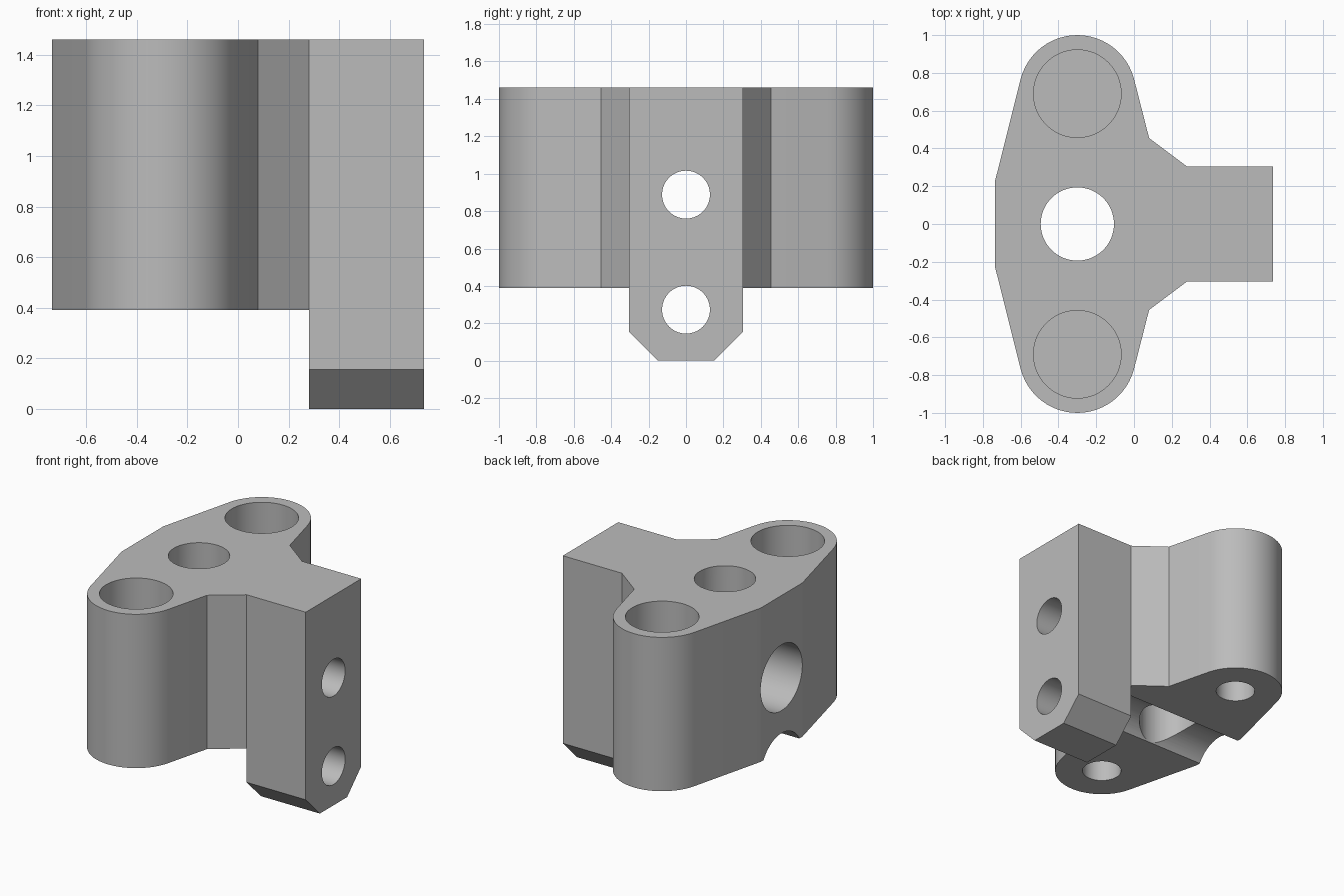
import bpy, bmesh
from math import radians, cos, sin, pi
from mathutils import Matrix, Vector

if "Cube" in bpy.data.objects:
    bpy.data.objects.remove(bpy.data.objects["Cube"], do_unlink=True)

TOP, BODY_Z = 1.46, 0.39          # top face, underside of the main body
CX, EAR_Y = -0.3, 0.69            # centre line of the upright bores
BLOCK_X, FRONT_X, BLOCK_Y = 0.28, 0.735, 0.305
BIG, SMALL, MIDDLE = 0.232, 0.128, 0.194

grey = bpy.data.materials.new("plain grey")
grey.use_nodes = True
colour = (0.5, 0.5, 0.5, 1)
grey.diffuse_color = colour
grey.node_tree.nodes["Principled BSDF"].inputs["Base Color"].default_value = colour


def make_object(name, bm):
    bmesh.ops.recalc_face_normals(bm, faces=bm.faces)
    mesh = bpy.data.meshes.new(name)
    bm.to_mesh(mesh)
    bm.free()
    mesh.materials.append(grey)
    obj = bpy.data.objects.new(name, mesh)
    bpy.context.collection.objects.link(obj)
    return obj


def prism(name, points, direction):
    """Extrude a closed outline of 3D points along a direction."""
    bm = bmesh.new()
    face = bm.faces.new([bm.verts.new(p) for p in points])
    moved = bmesh.ops.extrude_face_region(bm, geom=[face], use_keep_orig=True)["geom"]
    verts = [v for v in moved if isinstance(v, bmesh.types.BMVert)]
    bmesh.ops.translate(bm, verts=verts, vec=Vector(direction))
    return make_object(name, bm)


def cylinder(name, start, end, radius):
    bm = bmesh.new()
    a, b = Vector(start), Vector(end)
    turn = (b - a).to_track_quat('Z', 'Y').to_matrix().to_4x4()
    bmesh.ops.create_cone(bm, cap_ends=True, segments=64, radius1=radius, radius2=radius,
                          depth=(b - a).length, matrix=Matrix.Translation((a + b) / 2) @ turn)
    return make_object(name, bm)


# Footprint: one half, then mirrored across y
half = [(-0.735, -0.23)]
for i in range(25):
    a = radians(194.5 + 151 * i / 24)
    half.append((CX + 0.31 * cos(a), -EAR_Y + 0.31 * sin(a)))
half += [(0.08, -0.455), (BLOCK_X, -BLOCK_Y), (FRONT_X, -BLOCK_Y)]
outline = half + [(x, -y) for x, y in reversed(half)]
bracket = prism("bracket_body", [(x, y, 0) for x, y in outline], (0, 0, TOP))

# Space below the main body, behind the mounting block
cutters = [prism("underside_cutter",
                 [(-1, -1.2, -1), (BLOCK_X, -1.2, -1), (BLOCK_X, -1.2, BODY_Z), (-1, -1.2, BODY_Z)],
                 (0, 2.4, 0))]

for s, side in ((-1, "right"), (1, "left")):
    # Bevelled lower corners of the block
    cutters.append(prism(side + "_bevel_cutter",
                         [(0, s * 0.05, -0.1), (0, s * 0.405, 0.255), (0, s * 0.405, -0.1)],
                         (1, 0, 0)))
    # Deep bore from above and bolt hole from below, with a thin web between
    cutters.append(cylinder(side + "_bore_cutter", (CX, s * EAR_Y, 0.85), (CX, s * EAR_Y, 2), BIG))
    cutters.append(cylinder(side + "_bolt_cutter", (CX, s * EAR_Y, 0), (CX, s * EAR_Y, 0.83), SMALL))

# Central upright hole
cutters.append(cylinder("centre_cutter", (CX, 0, 0), (CX, 0, 2), MIDDLE))

# Level bolt holes with wide counterbores from the back
for z, level in ((0.888, "upper"), (0.273, "lower")):
    cutters.append(cylinder(level + "_hole_cutter", (0, 0, z), (1, 0, z), SMALL))
    cutters.append(cylinder(level + "_counterbore_cutter", (-1, 0, z), (BLOCK_X, 0, z), BIG - 0.003))

for cutter in cutters:
    mod = bracket.modifiers.new(cutter.name, 'BOOLEAN')
    mod.operation = 'DIFFERENCE'
    mod.solver = 'EXACT'
    mod.object = cutter

# Apply the cuts and drop the cutters
bpy.context.view_layer.update()
result = bpy.data.meshes.new_from_object(bracket.evaluated_get(bpy.context.evaluated_depsgraph_get()))
bracket.modifiers.clear()
bracket.data = result
for cutter in cutters:
    bpy.data.objects.remove(cutter, do_unlink=True)

bpy.ops.object.select_all(action='DESELECT')
bracket.select_set(True)
bpy.context.view_layer.objects.active = bracket
bpy.ops.object.shade_smooth_by_angle(angle=radians(12))
